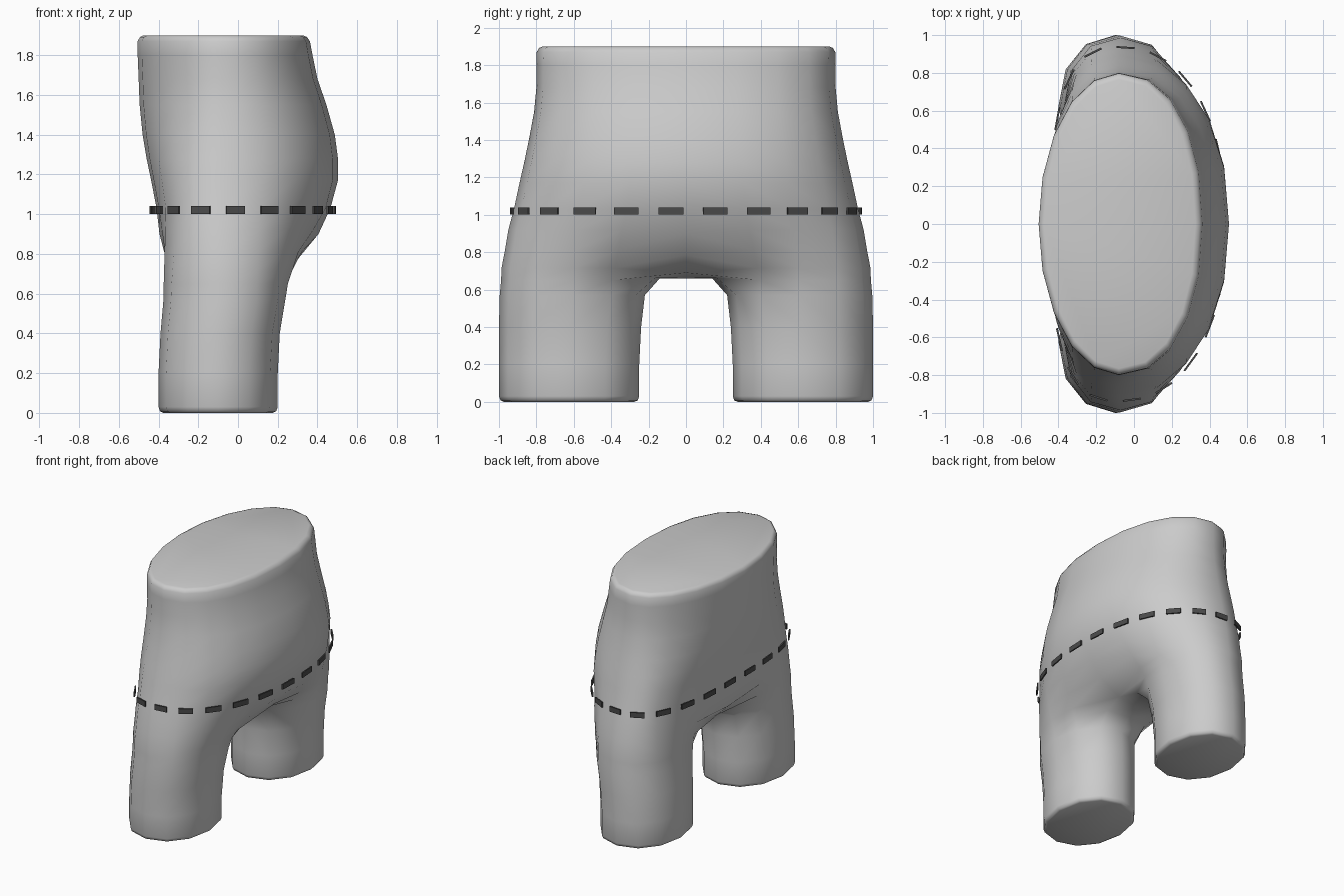
import bpy, bmesh
from math import sin, cos, pi, radians
from mathutils import Vector

if "Cube" in bpy.data.objects:
    bpy.data.objects.remove(bpy.data.objects["Cube"])


def spow(v, n):
    return (1 if v >= 0 else -1) * abs(v) ** (2 / n)


def torso_point(t, xmin, xmax, b, n, xc=-0.08):
    # egg section: rounder rear (+x), squarer belly (-x)
    c, s = cos(t), sin(t)
    m, a = (2.2, xmax - xc) if c >= 0 else (n, xc - xmin)
    return xc + a * spow(c, m), b * spow(s, m)


def make_object(name, bm, color=None):
    bmesh.ops.remove_doubles(bm, verts=bm.verts, dist=0.0005)
    bmesh.ops.recalc_face_normals(bm, faces=bm.faces)
    me = bpy.data.meshes.new(name)
    bm.to_mesh(me)
    bm.free()
    ob = bpy.data.objects.new(name, me)
    bpy.context.collection.objects.link(ob)
    if color:
        mat = bpy.data.materials.new(name + "_dark")
        mat.diffuse_color = color
        mat.use_nodes = True
        mat.node_tree.nodes["Principled BSDF"].inputs["Base Color"].default_value = mat.diffuse_color
        me.materials.append(mat)
    return ob


K = 10  # segments of a half torso ring; a leg ring adds one inner point

# torso sections: z, xmin, xmax, half width, belly exponent
TORSO = [
    (1.90, -0.475, 0.325, 0.765, 2.0),
    (1.892, -0.493, 0.347, 0.785, 2.0),
    (1.87, -0.505, 0.362, 0.798, 2.0),
    (1.80, -0.505, 0.375, 0.80, 2.0),
    (1.68, -0.50, 0.40, 0.80, 2.0),
    (1.55, -0.495, 0.445, 0.812, 2.05),
    (1.40, -0.48, 0.487, 0.84, 2.2),
    (1.28, -0.46, 0.503, 0.865, 2.4),
    (1.17, -0.437, 0.503, 0.89, 2.6),
    (1.03, -0.41, 0.465, 0.92, 2.8),
]
# leg sections: z, xmin, xmax, y inner, y outer, exponent
LEG = [
    (0.57, -0.375, 0.238, 0.22, 0.996, 2.2),
    (0.40, -0.39, 0.21, 0.24, 1.0, 2.15),
    (0.20, -0.40, 0.20, 0.25, 1.0, 2.1),
    (0.03, -0.40, 0.20, 0.25, 1.0, 2.1),
    (0.008, -0.392, 0.192, 0.258, 0.992, 2.1),
    (0.0, -0.375, 0.175, 0.275, 0.975, 2.1),
]
# hip blend: weight towards leg, z, rear seam (x, z), belly seam (x, z)
HIP = [
    (0.26, 0.92, (0.405, 0.90), (-0.395, 0.90)),
    (0.50, 0.81, (0.31, 0.785), (-0.365, 0.785)),
    (0.74, 0.715, (0.14, 0.69), (-0.27, 0.69)),
]


def torso_ring(z, *shape):
    pts = [Vector((*torso_point(pi * k / K, *shape), z)) for k in range(K + 1)]
    pts[0].y = pts[K].y = 0
    return pts


def leg_ring(z, xmin, xmax, yi, yo, n):
    return [Vector(((xmin + xmax) / 2 + (xmax - xmin) / 2 * spow(cos(p), n),
                    (yi + yo) / 2 + (yo - yi) / 2 * spow(sin(p), n), z))
            for p in (radians(-60 + 30 * k) for k in range(K + 2))]


def hip_rings(top, leg):
    out = []
    for w, z, rear, belly in HIP:
        r = [top[k].lerp(leg[k], w) for k in range(K + 1)]
        for k, p in enumerate(r):
            p.z = z
            p.y += 0.01 * sin(pi * k / K)
        r[0], r[K] = Vector((rear[0], 0, rear[1])), Vector((belly[0], 0, belly[1]))
        out.append(r)
    out[-1].append(Vector((-0.07, 0, 0.66)))      # crotch centre
    # upper thigh ring with the flat crotch edge
    r = [top[min(k, K)].lerp(leg[k], 0.9) for k in range(K + 2)]
    for k, p in enumerate(r):
        p.z = 0.65
    r[0] = Vector((0.11, 0.165, 0.662))
    r[K] = Vector((-0.24, 0.165, 0.662))
    r[K + 1] = Vector((-0.07, 0.14, 0.66))
    return out + [r]


# lower body: lofted half, repeated on both sides and welded
upper = [torso_ring(*r) for r in TORSO]
lower = [leg_ring(*r) for r in LEG]
points = upper + hip_rings(upper[-1], lower[0]) + lower
bm = bmesh.new()
for side in (1, -1):
    rings = [[bm.verts.new((p.x, p.y * side, p.z)) for p in r] for r in points]
    for a, b in zip(rings, rings[1:]):
        closed = len(a) == K + 2
        for k in range(K + 2 if closed else K):
            j = (k + 1) % len(a)
            bm.faces.new((a[k], a[j], b[j], b[k]))
    bm.faces.new(rings[0])
    bm.faces.new(rings[-1])
body = make_object("lower_body", bm)

# dashed hip line: thin flat strips spaced along the hip outline
STEPS, DASHES = 1440, 22
outline = [Vector((*torso_point(2 * pi * i / STEPS - 0.07, -0.44, 0.488, 0.937, 2.8), 0))
           for i in range(STEPS + 1)]
travel = [0.0]
for i in range(STEPS):  # dashes sit closer together at the sides
    d = outline[i + 1] - outline[i]
    travel.append(travel[-1] + d.length / (0.172 + 0.06 * cos(2 * pi * i / STEPS) ** 2))


def along(f):
    s = (f % 1.0) * travel[-1]
    return outline[next(i for i, v in enumerate(travel) if v >= s)]


bm = bmesh.new()
for i in range(DASHES):
    a, b = along((i - 0.275) / DASHES), along((i + 0.275) / DASHES)
    d = (b - a).normalized()
    out = Vector((d.y, -d.x, 0)) * 0.005
    lo, hi = Vector((0, 0, 1.0)), Vector((0, 0, 1.04))
    ends = [[bm.verts.new(v) for v in (p - out + lo, p + out + lo, p + out + hi, p - out + hi)]
            for p in (a, b)]
    for k in range(4):
        j = (k + 1) % 4
        bm.faces.new((ends[0][k], ends[0][j], ends[1][j], ends[1][k]))
    bm.faces.new(ends[0])
    bm.faces.new(ends[1])
dashes = make_object("dashed_hip_line", bm, (0.07, 0.07, 0.07, 1))

# smooth shading
for ob, ang in ((body, 60), (dashes, 30)):
    bpy.ops.object.select_all(action='DESELECT')
    ob.select_set(True)
    bpy.context.view_layer.objects.active = ob
    bpy.ops.object.shade_smooth_by_angle(angle=radians(ang))
